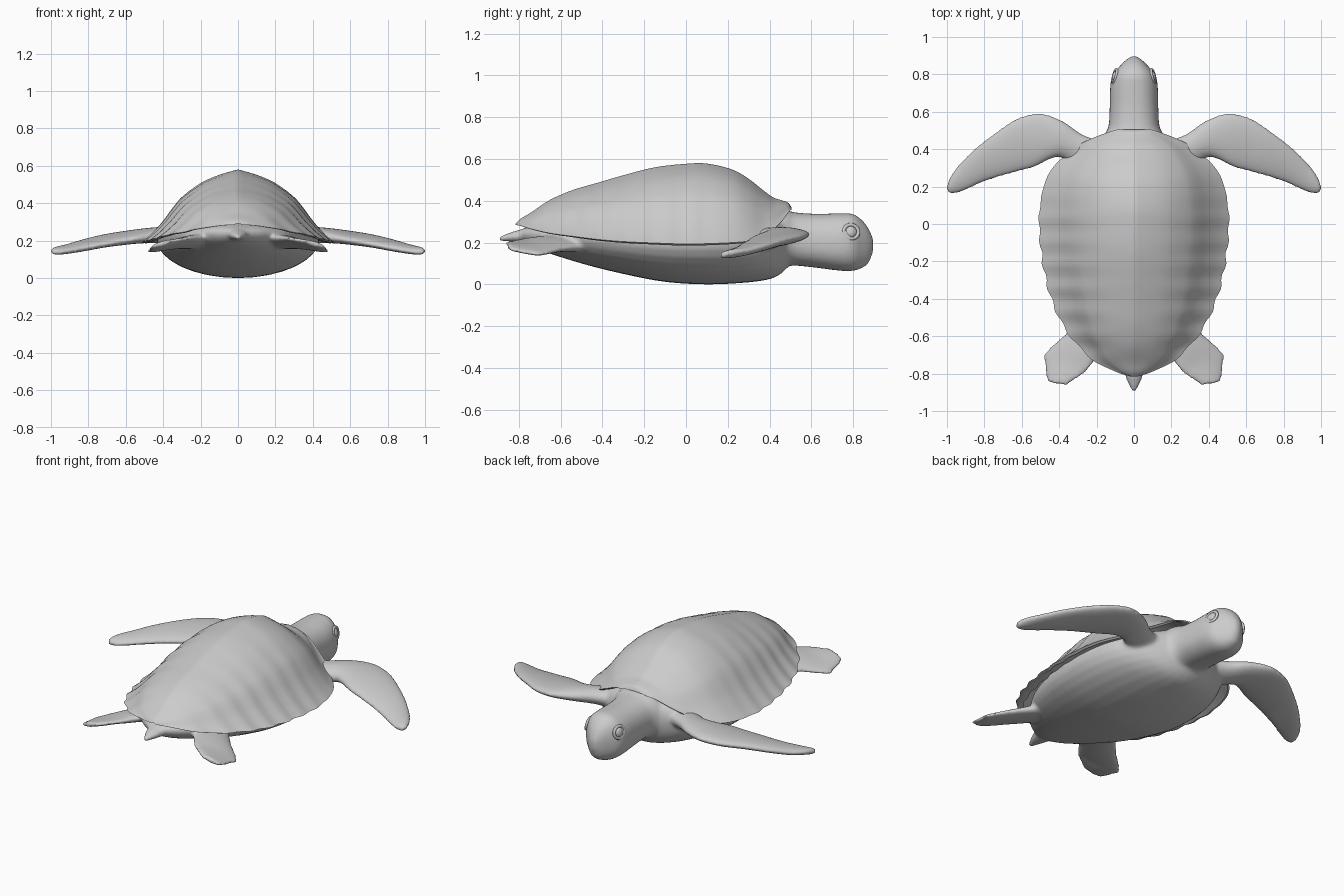
import bpy, bmesh, math
from mathutils import Vector, Matrix


def resample(rows, steps):
    """Smooth Catmull-Rom pass through key rows of numbers."""
    out = []
    for i in range(len(rows) - 1):
        a, b, c, d = (rows[max(i - 1, 0)], rows[i], rows[i + 1], rows[min(i + 2, len(rows) - 1)])
        for k in range(steps):
            t = k / steps
            out.append([0.5 * (2 * q + (r - p) * t + (2 * p - 5 * q + 4 * r - s) * t * t
                               + (3 * q - p - 3 * r + s) * t ** 3) for p, q, r, s in zip(a, b, c, d)])
    return out + [list(rows[-1])]


def loft(bm, rings, closed=True, caps=True):
    loops = [[bm.verts.new(p) for p in ring] for ring in rings]
    n = len(loops[0])
    for a, b in zip(loops, loops[1:]):
        for i in range(n if closed else n - 1):
            j = (i + 1) % n
            bm.faces.new((a[i], a[j], b[j], b[i]))
    if caps:
        bm.faces.new(loops[0])
        bm.faces.new(loops[-1])


def make_object(name, bm, angle=40):
    bmesh.ops.recalc_face_normals(bm, faces=bm.faces)
    mesh = bpy.data.meshes.new(name)
    bm.to_mesh(mesh)
    bm.free()
    mesh.shade_smooth()
    mesh.set_sharp_from_angle(angle=math.radians(angle))
    obj = bpy.data.objects.new(name, mesh)
    bpy.context.collection.objects.link(obj)
    return obj


ANGLES = [2 * math.pi * i / 32 for i in range(32)]


def body_loft(bm, rows, steps=4, power=1.0):
    """Rows are y, half width, mid z, top z, bottom z."""
    def ring(y, w, mid, top, low):
        pts = []
        for a in ANGLES:
            c, s = math.cos(a), math.sin(a)
            c = math.copysign(abs(c) ** power, c)
            s = math.copysign(abs(s) ** power, s)
            pts.append((w * c, y, mid + s * ((top - mid) if s > 0 else (mid - low))))
        return pts
    loft(bm, [ring(*r) for r in resample(rows, steps)])


def flipper_loft(bm, rows, side):
    """Rows are leading point, trailing point, half thickness."""
    rings = []
    for r in resample(rows, 4):
        lead, trail = Vector(r[:3]), Vector(r[3:6])
        mid, half = (lead + trail) / 2, (lead - trail) / 2
        pts = [mid + half * math.cos(a) + Vector((0, 0, r[6] * math.sin(a))) for a in ANGLES]
        rings.append([(p.x * side, p.y, p.z) for p in pts])
    loft(bm, rings)


# Skin: belly, neck and head, tail and flippers fused into one surface
skin = bmesh.new()
body_loft(skin, [
    (-0.80, 0.04, 0.245, 0.26, 0.215), (-0.70, 0.17, 0.24, 0.29, 0.165),
    (-0.50, 0.31, 0.235, 0.32, 0.10), (-0.30, 0.39, 0.22, 0.32, 0.05),
    (-0.10, 0.43, 0.21, 0.32, 0.012), (0.10, 0.43, 0.21, 0.32, 0.0),
    (0.28, 0.38, 0.21, 0.32, 0.008), (0.40, 0.29, 0.21, 0.33, 0.025),
    (0.46, 0.20, 0.21, 0.33, 0.055), (0.50, 0.11, 0.21, 0.32, 0.10)])
body_loft(skin, [
    (0.36, 0.17, 0.21, 0.36, 0.08), (0.46, 0.165, 0.21, 0.36, 0.085),
    (0.52, 0.137, 0.21, 0.345, 0.09), (0.62, 0.13, 0.20, 0.338, 0.08),
    (0.74, 0.127, 0.195, 0.34, 0.065), (0.80, 0.113, 0.195, 0.337, 0.065),
    (0.845, 0.075, 0.195, 0.305, 0.08), (0.875, 0.045, 0.195, 0.265, 0.105),
    (0.897, 0.015, 0.19, 0.215, 0.16)], power=0.88)
body_loft(skin, [
    (-0.70, 0.06, 0.23, 0.27, 0.19), (-0.80, 0.05, 0.23, 0.26, 0.20),
    (-0.85, 0.033, 0.225, 0.245, 0.205), (-0.895, 0.012, 0.218, 0.228, 0.208)])
FRONT = [
    (0.15, 0.44, 0.22, 0.26, 0.26, 0.20, 0.06), (0.27, 0.475, 0.23, 0.38, 0.35, 0.215, 0.05),
    (0.38, 0.55, 0.24, 0.44, 0.35, 0.22, 0.043), (0.50, 0.592, 0.24, 0.53, 0.305, 0.21, 0.037),
    (0.62, 0.567, 0.23, 0.62, 0.28, 0.195, 0.033), (0.73, 0.497, 0.215, 0.71, 0.255, 0.18, 0.03),
    (0.84, 0.413, 0.19, 0.81, 0.222, 0.16, 0.027), (0.93, 0.325, 0.165, 0.895, 0.183, 0.145, 0.023),
    (0.985, 0.25, 0.155, 0.945, 0.165, 0.138, 0.02), (1.005, 0.19, 0.145, 0.985, 0.16, 0.137, 0.015)]
REAR = [
    (0.26, -0.46, 0.18, 0.12, -0.62, 0.22, 0.04), (0.36, -0.58, 0.17, 0.21, -0.73, 0.215, 0.03),
    (0.475, -0.685, 0.143, 0.25, -0.785, 0.215, 0.02), (0.48, -0.75, 0.148, 0.295, -0.82, 0.208, 0.018),
    (0.465, -0.845, 0.168, 0.36, -0.862, 0.198, 0.014)]
for side in (-1, 1):
    flipper_loft(skin, FRONT, side)
    flipper_loft(skin, REAR, side)
skin_obj = make_object("body_skin", skin, 180)
remesh = skin_obj.modifiers.new("fuse", 'REMESH')
remesh.mode = 'VOXEL'
remesh.voxel_size = 0.01
remesh.use_smooth_shade = True
smooth = skin_obj.modifiers.new("soften", 'SMOOTH')
smooth.factor = 0.5
smooth.iterations = 8

# Carapace: keeled dome with a flared, scalloped rim; rows are y, half width, rim z, top z
SHELL = [
    (-0.815, 0.02, 0.285, 0.292), (-0.79, 0.10, 0.28, 0.315), (-0.74, 0.20, 0.265, 0.345),
    (-0.65, 0.30, 0.245, 0.405), (-0.54, 0.38, 0.23, 0.452), (-0.42, 0.435, 0.215, 0.487),
    (-0.30, 0.47, 0.205, 0.522), (-0.15, 0.497, 0.198, 0.56), (0.0, 0.507, 0.193, 0.577),
    (0.10, 0.502, 0.195, 0.578), (0.22, 0.477, 0.20, 0.55), (0.30, 0.435, 0.208, 0.505),
    (0.37, 0.365, 0.23, 0.45), (0.42, 0.30, 0.265, 0.415), (0.46, 0.22, 0.305, 0.402),
    (0.49, 0.14, 0.345, 0.39), (0.505, 0.09, 0.358, 0.367)]
ARCH = resample([(1, 0), (0.9, 0.12), (0.78, 0.30), (0.68, 0.48), (0.58, 0.63),
                 (0.39, 0.815), (0.2, 0.925), (0, 1)], 3)
half = [(0.84, 0.06), (0.97, -0.02)] + [tuple(p) for p in ARCH]
profile = half + [(-x, z) for x, z in reversed(half[:-1])]
shell = bmesh.new()
rings = []
for y, w, rim, top in resample(SHELL, 5):
    fade = min(1, max(0, (0.25 - y) / 0.4)) * min(1, w / 0.2)
    w += 0.007 * fade * math.sin(2 * math.pi * y / 0.125)
    rings.append([(x * w, y, rim + z * (top - rim)) for x, z in profile])
loft(shell, rings, closed=False, caps=False)
make_object("carapace", shell, 50)

# Eyes: shallow ball inside a raised lid ring on each side of the head
for side, label in ((-1, "left"), (1, "right")):
    eye = bmesh.new()
    place = (Matrix.Translation((side * 0.103, 0.79, 0.252))
             @ Matrix.Rotation(side * math.radians(14), 4, 'Z')
             @ Matrix.Rotation(side * math.radians(-12), 4, 'Y'))
    bmesh.ops.create_uvsphere(eye, u_segments=20, v_segments=12, radius=0.027,
                              matrix=place @ Matrix.Diagonal((0.5, 1, 1, 1)))
    lid = [[place @ Vector((0.008 * math.sin(b), (0.036 + 0.009 * math.cos(b)) * math.cos(a),
                            (0.034 + 0.009 * math.cos(b)) * math.sin(a)))
            for b in ANGLES[::4]] for a in ANGLES + [0]]
    loft(eye, lid, caps=False)
    make_object(label + "_eye", eye, 60)
